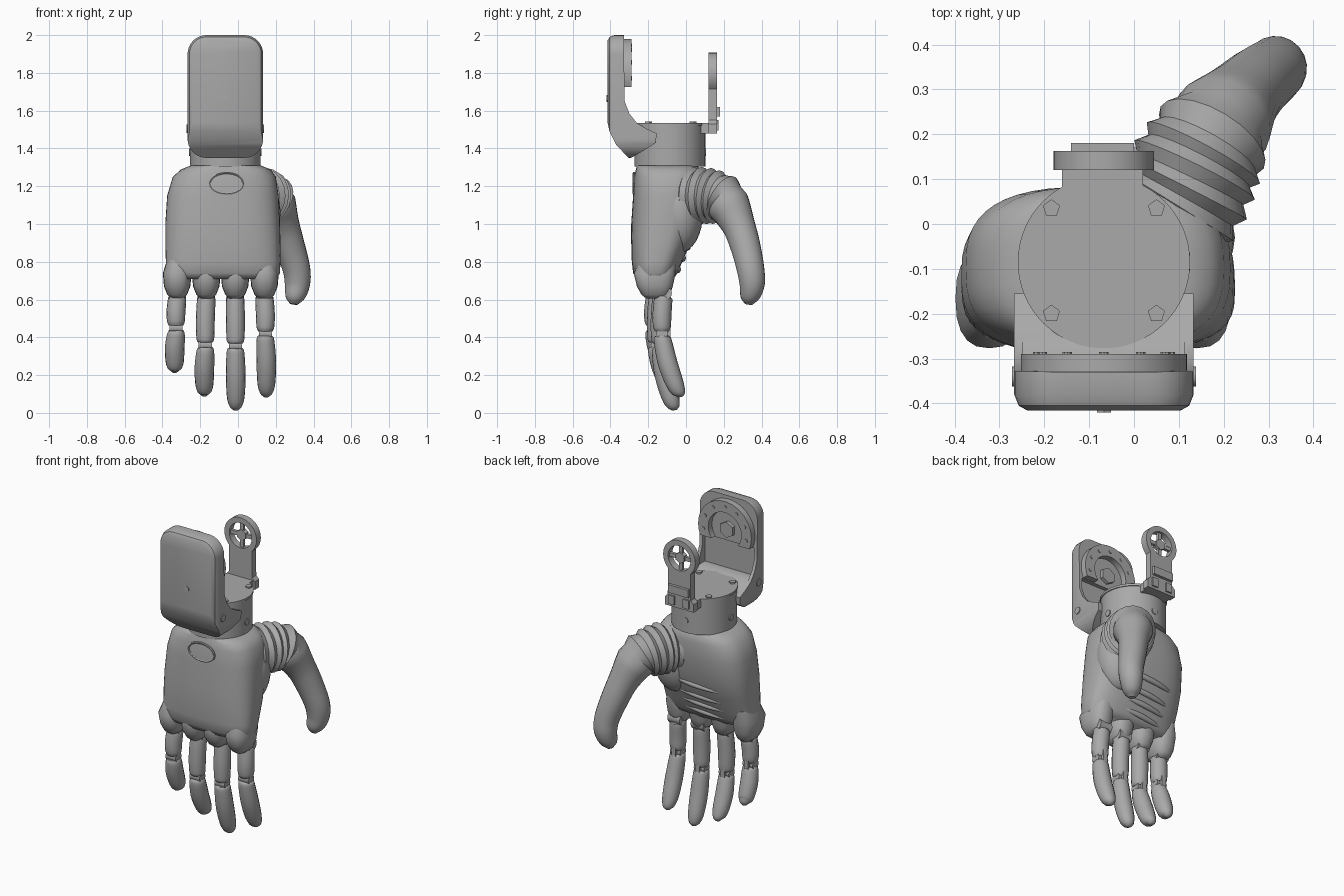
import bpy, bmesh, math
from mathutils import Vector, Matrix

if "Cube" in bpy.data.objects:
    bpy.data.objects.remove(bpy.data.objects["Cube"])

grey = bpy.data.materials.new("mid_grey")
grey.use_nodes = True
COLOUR = (0.4, 0.4, 0.4, 1)
grey.diffuse_color = COLOUR
grey.node_tree.nodes["Principled BSDF"].inputs["Base Color"].default_value = COLOUR
CX, CY, HUB_Z = -0.067, -0.085, 1.795   # wrist axis and pivot height


def finish(name, bm, angle=35):
    bmesh.ops.recalc_face_normals(bm, faces=bm.faces)
    me = bpy.data.meshes.new(name)
    bm.to_mesh(me)
    bm.free()
    me.materials.append(grey)
    me.shade_smooth()
    me.set_sharp_from_angle(angle=math.radians(angle))
    ob = bpy.data.objects.new(name, me)
    bpy.context.collection.objects.link(ob)
    return ob


def loft(name, rings, angle=35):
    """Skin a list of equal-length point rings and cap both ends."""
    bm = bmesh.new()
    rows = [[bm.verts.new(p) for p in ring] for ring in rings]
    n = len(rows[0])
    for a, b in zip(rows, rows[1:]):
        for i in range(n):
            j = (i + 1) % n
            bm.faces.new((a[i], a[j], b[j], b[i]))
    bm.faces.new(rows[0])
    bm.faces.new(rows[-1])
    return finish(name, bm, angle)


def box(name, x, y, z):
    corners = [(x[0], y[0]), (x[1], y[0]), (x[1], y[1]), (x[0], y[1])]
    return loft(name, [[(a, b, h) for a, b in corners] for h in z])


def rod(name, centre, r, depth, axis="Z", seg=32):
    bm = bmesh.new()
    turn = {"Z": Matrix(), "Y": Matrix.Rotation(math.pi / 2, 4, "X"),
            "X": Matrix.Rotation(math.pi / 2, 4, "Y")}[axis]
    bmesh.ops.create_cone(bm, cap_ends=True, segments=seg, radius1=r, radius2=r,
                          depth=depth, matrix=Matrix.Translation(centre) @ turn)
    return finish(name, bm)


def combine(ob, tool, how="DIFFERENCE"):
    """Boolean the tool into the object, then discard the tool."""
    mod = ob.modifiers.new("cut", "BOOLEAN")
    mod.operation, mod.object, mod.solver = how, tool, "EXACT"
    dg = bpy.context.evaluated_depsgraph_get()
    me = bpy.data.meshes.new_from_object(ob.evaluated_get(dg))
    ob.modifiers.clear()
    ob.data = me
    me.shade_smooth()
    me.set_sharp_from_angle(angle=math.radians(35))
    bpy.data.objects.remove(tool)
    return ob


def smooth_path(pts, sub):
    """Catmull-Rom through x, y, z, radius points."""
    p = [Vector(q) for q in pts]
    p = [p[0] * 2 - p[1]] + p + [p[-1] * 2 - p[-2]]
    out = []
    for a, b, c, d in zip(p, p[1:], p[2:], p[3:]):
        for k in range(sub):
            t = k / sub
            out.append((b * 2 + (c - a) * t + (a * 2 - b * 5 + c * 4 - d) * t * t
                        + (b * 3 - a - c * 3 + d) * t ** 3) * 0.5)
    return out + [p[-2]]


def tube(name, pts, side=(1, 0, 0), sub=4, seg=16, ribs=0, angle=50):
    path = smooth_path(pts, sub)
    rings = []
    for i, q in enumerate(path):
        tan = (path[min(i + 1, len(path) - 1)] - path[max(i - 1, 0)]).to_3d().normalized()
        u = Vector(side)
        u = (u - tan * u.dot(tan)).normalized()
        v = tan.cross(u)
        r = q[3] * ((1.05 if i % 2 else 0.91) if i < ribs else 1)
        rings.append([q.to_3d() + (u * math.cos(a) + v * math.sin(a)) * r
                      for a in (math.tau * k / seg for k in range(seg))])
    return loft(name, rings, angle)


def oval(x0, x1, y0, y1, z, power=2.8, seg=48):
    ring = []
    for k in range(seg):
        a = math.tau * k / seg
        c, s = math.cos(a), math.sin(a)
        ring.append(((x0 + x1) / 2 + (x1 - x0) / 2 * math.copysign(abs(c) ** (2 / power), c),
                     (y0 + y1) / 2 + (y1 - y0) / 2 * math.copysign(abs(s) ** (2 / power), s), z))
    return ring


def rounded_rect(w, h, r, cx, cz, y, n=8):
    ring = []
    for q, (sx, sz) in enumerate([(1, 1), (-1, 1), (-1, -1), (1, -1)]):
        for k in range(n + 1):
            a = math.pi / 2 * (q + k / n)
            ring.append((cx + sx * (w - r) + r * math.cos(a), y, cz + sz * (h - r) + r * math.sin(a)))
    return ring


# Palm: stacked rounded sections
PALM = [(1.31, -.25, .12, -.26, .06), (1.29, -.30, .17, -.265, .075),
        (1.25, -.345, .2, -.275, .083), (1.15, -.375, .215, -.28, .083),
        (1.0, -.385, .222, -.29, .06), (.9, -.385, .225, -.29, .025),
        (.8, -.382, .225, -.287, -.02), (.74, -.382, .222, -.28, -.045), (.71, -.365, .205, -.26, -.065)]
loft("palm", [oval(x0, x1, y0, y1, z) for z, x0, x1, y0, y1 in PALM], 60)

# Thumb mound at the side of the palm
bm = bmesh.new()
bmesh.ops.create_uvsphere(bm, u_segments=24, v_segments=16, radius=1,
                          matrix=Matrix.Translation((.09, -.03, 1.06)) @ Matrix.Diagonal((.135, .12, .21, 1)))
finish("thumb_mound", bm, 60)

# Skin folds across the inner palm
for z, y in ((.96, .04), (.88, .008), (.82, -.018), (.76, -.045)):
    tube("palm_fold", [(-.08 + u * .25, y - .07 * abs(u) ** 3, z + .02 * u, .02 - .014 * abs(u))
                       for u in (-1, -.6, -.2, .2, .6, 1)], side=(0, 0, 1), seg=8)

# Shallow oval ridge on the back of the hand
tube("oval_ridge", [(-.06 + .09 * math.cos(a), -.276, 1.215 + .055 * math.sin(a), .006)
                    for a in (math.tau * k / 12 for k in range(13))], side=(0, 1, 0), seg=6)

# Thumb: ribbed sleeve bending into a plain tip
tube("thumb", [(.06, -.01, 1.15, .13), (.105, .06, 1.15, .145), (.145, .14, 1.145, .14),
               (.185, .21, 1.12, .122), (.235, .275, 1.0, .09), (.275, .315, .88, .08),
               (.31, .342, .76, .073), (.314, .35, .68, .067), (.30, .337, .61, .05),
               (.295, .333, .575, .02)], side=(.85, -.5, 0), ribs=13, seg=20, angle=25)

# Fingers: knuckle, two segments, hinges
FINGERS = [("little", -.322, -.335, -.16, .45, .21, -.10),
           ("ring", -.168, -.178, -.145, .36, .085, -.06),
           ("middle", -.015, -.012, -.125, .355, .01, -.06),
           ("index", .14, .15, -.115, .42, .08, -.03)]
for name, x0, x1, y0, zj, zt, yt in FINGERS:
    loft(name + "_knuckle", [oval(x0 - w, x0 + w, f, b, z, 2.5, 20) for z, w, f, b in
                             ((.82, .05, -.24, -.05), (.74, .076, -.277, -.055), (.67, .07, -.26, -.07),
                              (.625, .052, -.235, -.085), (.605, .03, -.21, -.11))], 60)
    rod(name + "_base_hinge", (x0, y0, .635), .04, .085, "X", 16)
    yj = y0 - .012
    mid = (.62 + zj) / 2
    xm = (x0 + x1) / 2
    tube(name + "_upper_segment", [(x0, y0, .625, .038), (x0, y0 - .005, .605, .048),
                                   (xm, y0 - .012, mid, .05), (xm, yj, zj + .035, .047),
                                   (xm, yj, zj + .012, .038)])
    rod(name + "_middle_hinge", (xm, yj, zj), .03, .07, "X", 16)
    box(name + "_hinge_link", (xm - .015, xm + .015), (yj + .01, yj + .045), (zj - .07, zj + .08))
    drop = zj - zt
    tube(name + "_lower_segment", [(xm, yj, zj - .012, .038), (xm, yj + .003, zj - .035, .047),
                                   (x1, yj * .7 + yt * .3, zj - drop * .45, .052),
                                   (x1, yj * .3 + yt * .7, zj - drop * .78, .047),
                                   (x1, yt - .005, zt + .025, .033), (x1, yt, zt + .004, .012)])

# Wrist collar with rim, rear tab and studs
rod("wrist_collar", (CX, CY, 1.415), .187, .22, seg=64)
rod("collar_rim", (CX, CY, 1.528), .192, .014, seg=64)
box("collar_tab", (-.16, .02), (.03, .125), (1.48, 1.535))
for sx in (-1, 1):
    for y in (.035, -.2):
        rod("collar_stud", (CX + sx * .117, y, 1.537), .02, .012, seg=5)
    rod("collar_side_screw", (CX + sx * .186, CY, 1.38), .02, .012, "X", 12)
rod("collar_rear_screw", (CX, .1, 1.38), .02, .012, "Y", 12)

# Front cover: rounded slab trimmed to a hooked side profile
slab = [(.17, .295, .07, -.416), (.19, .315, .09, -.405), (.2, .325, .1, -.38), (.2, .325, .1, 0)]
cover = loft("front_cover", [rounded_rect(w, h, r, CX, 1.675, y) for w, h, r, y in slab])
HOOK = [(-.42, 2.05), (-.42, 1.56), (-.405, 1.49), (-.37, 1.42), (-.3, 1.345), (-.23, 1.385),
        (-.16, 1.43), (-.155, 1.48), (-.21, 1.505), (-.26, 1.535), (-.3, 1.585), (-.325, 1.65), (-.33, 2.05)]
combine(cover, loft("hook_tool", [[(x, y, z) for y, z in HOOK] for x in (-.4, .3)]), "INTERSECT")
combine(cover, box("hollow_tool", (CX - .18, CX + .18), (-.35, .1), (1.535, 1.72)))
rod("cover_front_screw", (CX, -.415, 1.665), .018, .01, "Y", 6)
for sx in (-1, 1):
    rod("cover_side_screw", (CX + sx * .2, -.34, 1.505), .022, .01, "X", 16)

# Round mounting plate inside the cover
plate = rod("mounting_plate", (CX, -.312, HUB_Z), .185, .045, "Y", 64)
combine(plate, rod("bore_tool", (CX, -.3, HUB_Z), .115, .2, "Y", 48))
combine(plate, box("trim_tool", (-.4, .3), (-.5, 0), (1.5, 1.725)))
for k in range(7):
    a = math.pi * (k / 6 * 1.1 - .05)
    rod("plate_bolt", (CX + .15 * math.cos(a), -.289, HUB_Z + .15 * math.sin(a)), .011, .008, "Y", 10)
rod("plate_hub", (CX, -.32, HUB_Z), .05, .03, "Y", 6)

# Rear arm: ring-topped stem with hub spokes and clamp
outline = [(CX + .112 * math.cos(a), HUB_Z + .112 * math.sin(a))
           for a in (math.pi * (k / 24 * 1.5 - .25) for k in range(25))]
outline += [(CX - .08, 1.55), (CX - .1, 1.53), (CX - .1, 1.48), (CX + .1, 1.48), (CX + .1, 1.53), (CX + .08, 1.55)]
arm = loft("rear_arm", [[(x, y, z) for x, z in outline] for y in (.12, .163)])
combine(arm, rod("arm_bore_tool", (CX, .14, HUB_Z), .078, .2, "Y", 40))
rod("arm_hub", (CX, .142, HUB_Z), .035, .03, "Y", 6)
box("arm_spoke", (CX - .08, CX + .08), (.132, .15), (HUB_Z - .012, HUB_Z + .012))
box("arm_spoke", (CX - .012, CX + .012), (.132, .15), (HUB_Z - .08, HUB_Z + .08))
box("arm_clamp", (-.14, 0), (.16, .18), (1.57, 1.62))
for sx in (-1, 1):
    box("arm_clamp_foot", (CX + sx * .05 - .02, CX + sx * .05 + .02), (.16, .172), (1.495, 1.55))
